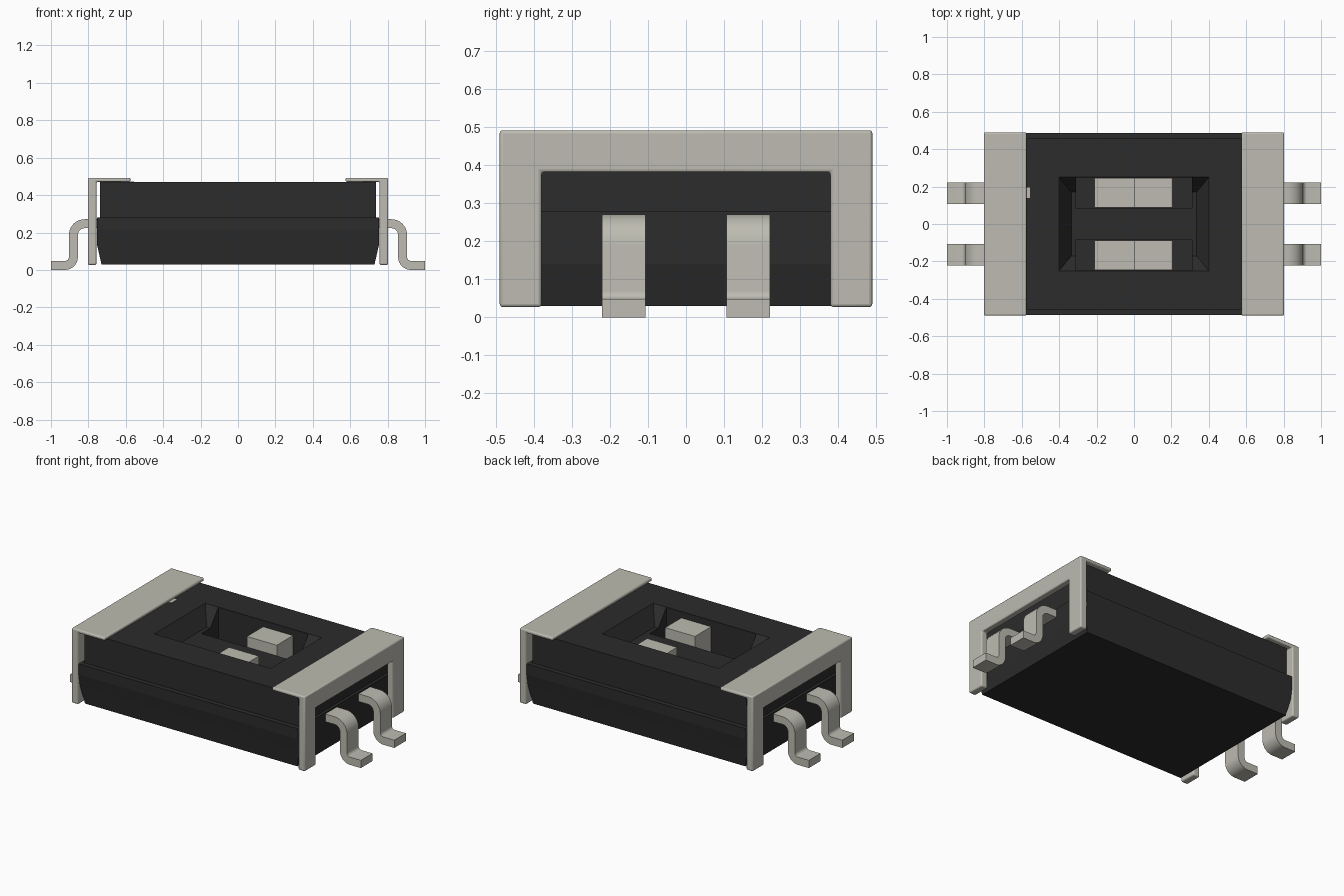
import bpy, bmesh, math
from mathutils import Vector

cube = bpy.data.objects.get("Cube")
if cube:
    bpy.data.objects.remove(cube, do_unlink=True)


def material(name, rgb):
    m = bpy.data.materials.new(name)
    m.use_nodes = True
    m.diffuse_color = (*rgb, 1)
    m.node_tree.nodes["Principled BSDF"].inputs["Base Color"].default_value = (*rgb, 1)
    return m


BLACK = material("black plastic", (0.025, 0.025, 0.025))
SILVER = material("dull silver metal", (0.51, 0.50, 0.44))


def finish(name, bm, mat):
    bmesh.ops.recalc_face_normals(bm, faces=bm.faces)
    me = bpy.data.meshes.new(name)
    bm.to_mesh(me)
    bm.free()
    ob = bpy.data.objects.new(name, me)
    bpy.context.collection.objects.link(ob)
    me.materials.append(mat)
    return ob


def skin(name, rings, mat):
    """Join equal-length closed rings of points and cap both ends."""
    bm = bmesh.new()
    vs = [[bm.verts.new(p) for p in r] for r in rings]
    n = len(vs[0])
    for a, b in zip(vs, vs[1:]):
        for i in range(n):
            j = (i + 1) % n
            bm.faces.new((a[i], a[j], b[j], b[i]))
    bm.faces.new(vs[0])
    bm.faces.new(vs[-1])
    return finish(name, bm, mat)


def stack(name, sections, mat):
    """Rectangular sections (z, half x, half y) stacked upwards."""
    return skin(name, [[(-x, -y, z), (x, -y, z), (x, y, z), (-x, y, z)]
                       for z, x, y in sections], mat)


def box(name, x0, x1, y0, y1, z0, z1, mat):
    return skin(name, [[(x0, y0, z), (x1, y0, z), (x1, y1, z), (x0, y1, z)]
                       for z in (z0, z1)], mat)


def activate(ob):
    bpy.ops.object.select_all(action='DESELECT')
    ob.select_set(True)
    bpy.context.view_layer.objects.active = ob


def cut(ob, cutter):
    cutter.hide_render = True
    m = ob.modifiers.new("cut", 'BOOLEAN')
    m.operation, m.solver, m.object = 'DIFFERENCE', 'EXACT', cutter
    activate(ob)
    bpy.ops.object.modifier_apply(modifier=m.name)
    bpy.data.objects.remove(cutter, do_unlink=True)


def smooth(ob):
    activate(ob)
    bpy.ops.object.shade_smooth_by_angle(angle=math.radians(40))


# Body: tapered base, ledge, and narrower upper half
body = stack("body", [(0.03, 0.73, 0.46), (0.14, 0.755, 0.475), (0.215, 0.755, 0.487),
                      (0.28, 0.755, 0.487), (0.28, 0.737, 0.457), (0.471, 0.737, 0.457)], BLACK)

# Sloped recess in the top, with two deep slots either side of a bridge
cut(body, stack("recess_cutter", [(0.37, 0.335, 0.17), (0.471, 0.40, 0.25),
                                  (0.55, 0.40, 0.25)], BLACK))
for s in (-1, 1):
    y0, y1 = sorted((s * 0.083, s * 0.249))
    cut(body, box("slot_cutter", -0.31, 0.31, y0, y1, 0.2, 0.55, BLACK))

# Stepped contacts in the slots
for s, side in ((-1, "front"), (1, "back")):
    y0, y1 = sorted((s * 0.088, s * 0.246))
    box(side + "_contact_raised", 0.0, 0.205, y0, y1, 0.19, 0.433, SILVER)
    box(side + "_contact_low", -0.21, 0.0, y0, y1, 0.19, 0.23, SILVER)

# Orientation mark beside the bracket
box("orientation_mark", -0.60, -0.555, 0.14, 0.195, 0.468, 0.474, SILVER)


def bend(corner, a, b, r, half, steps=8):
    """Centre and normal pairs round a right-angle bend from direction a to b."""
    a, b, c = Vector(a), Vector(b), Vector(corner)
    centre = c - a * r + b * r
    out = []
    for i in range(steps + 1):
        t = i / steps * math.pi / 2
        d = -b * math.cos(t) + a * math.sin(t)
        out.append((centre + d * (r + half), centre + d * (r - half)))
    return out


# Gull-wing lead outline in x and z
H = 0.024
upper_bend = bend((0.88, 0.247), (1, 0), (0, -1), 0.06, H)
lower_bend = [(q, p) for p, q in bend((0.88, H), (0, -1), (1, 0), 0.045, H)]
pairs = ([(Vector((0.70, 0.247 + H)), Vector((0.70, 0.247 - H)))] + upper_bend + lower_bend
         + [(Vector((1.0, 2 * H)), Vector((1.0, 0.0)))])

for sx, side in ((1, "left"), (-1, "right")):
    # Leads
    for sy, end in ((-1, "front"), (1, "back")):
        rings = [[(sx * p.x, sy * 0.107, p.y), (sx * p.x, sy * 0.221, p.y),
                  (sx * q.x, sy * 0.221, q.y), (sx * q.x, sy * 0.107, q.y)] for p, q in pairs]
        smooth(skin(f"{side}_{end}_lead", rings, SILVER))

    # End bracket: top plate bent down into an arch
    def xr(a, b):
        return sorted((sx * a, sx * b))
    bracket = box(f"{side}_bracket", *xr(0.575, 0.803), -0.49, 0.49, 0.027, 0.492, SILVER)
    cut(bracket, box("inside_cutter", *xr(0.4, 0.757), -0.7, 0.7, -0.2, 0.471, SILVER))
    cut(bracket, box("window_cutter", *xr(0.7, 0.95), -0.38, 0.38, -0.2, 0.382, SILVER))
    bev = bracket.modifiers.new("edge_round", 'BEVEL')
    bev.width, bev.segments, bev.limit_method = 0.008, 3, 'ANGLE'
    smooth(bracket)
